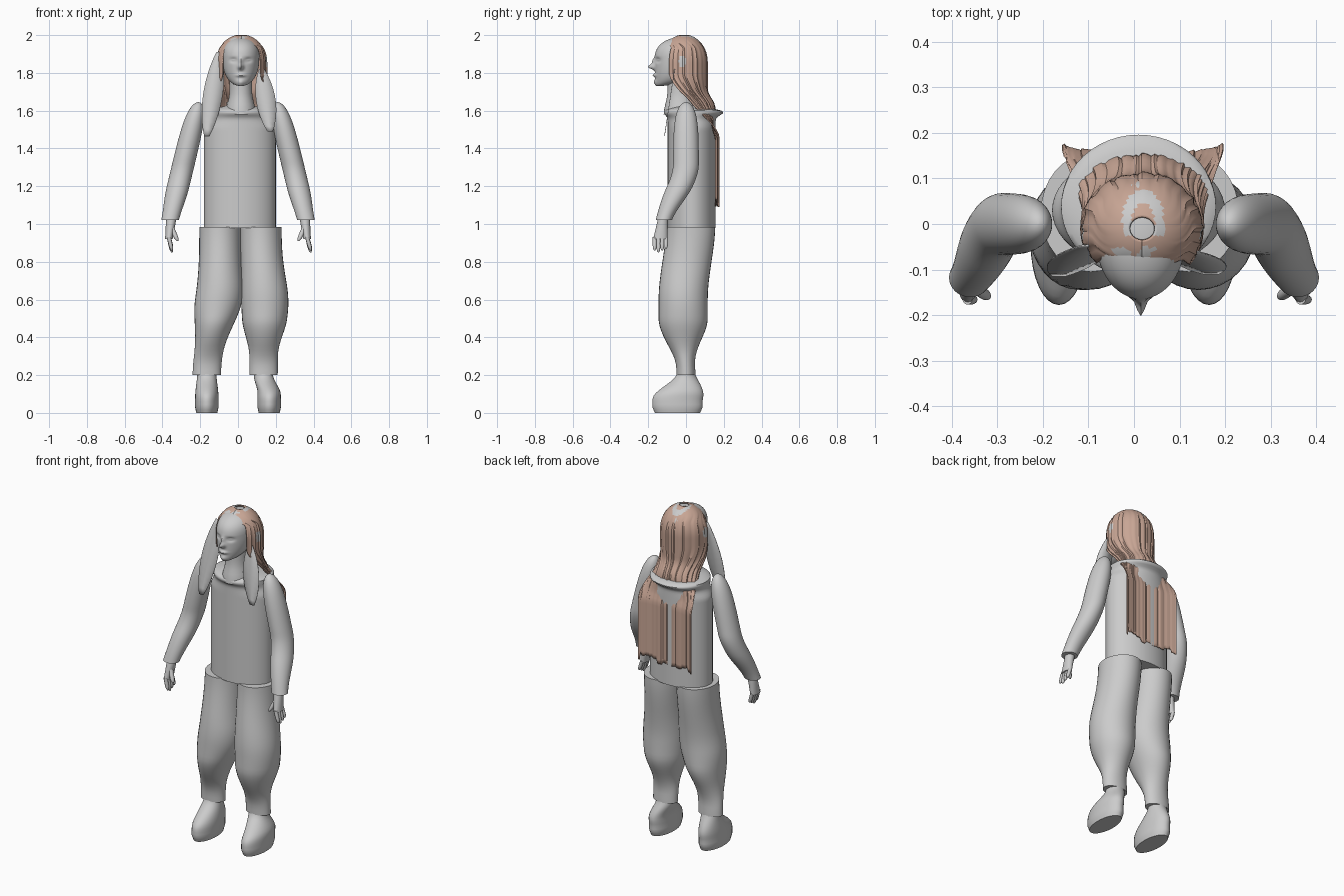
import bpy, bmesh, random
from math import sin, cos, pi, exp, sqrt, radians, hypot
from mathutils import Vector

random.seed(4)
if "Cube" in bpy.data.objects:
    bpy.data.objects.remove(bpy.data.objects["Cube"])


def make_material(name, red, green, blue):
    material = bpy.data.materials.new(name)
    material.use_nodes = True
    colour = (red, green, blue, 1)
    material.diffuse_color = colour
    material.node_tree.nodes["Principled BSDF"].inputs["Base Color"].default_value = colour
    return material


grey = make_material("plain grey", .6, .6, .6)
brown = make_material("soft brown", .58, .38, .3)


def ramp(value, low, high):
    """Smooth step from 0 to 1."""
    t = max(0, min(1, (value - low) / (high - low)))
    return t * t * (3 - 2 * t)


def bump(value, centre, width):
    """Soft bell of height 1."""
    return exp(-((value - centre) / width) ** 2)


def levels(start, end, count, power=1):
    """Heights from start to end, crowded near the start for a higher power."""
    return [start + (end - start) * (i / count) ** power for i in range(count + 1)]


def finish(name, bm, materials, angle=50):
    """Turn a bmesh into a smooth shaded object."""
    bmesh.ops.recalc_face_normals(bm, faces=bm.faces)
    mesh = bpy.data.meshes.new(name)
    bm.to_mesh(mesh)
    bm.free()
    part = bpy.data.objects.new(name, mesh)
    bpy.context.collection.objects.link(part)
    for material in materials:
        mesh.materials.append(material)
    bpy.ops.object.select_all(action='DESELECT')
    part.select_set(True)
    bpy.context.view_layer.objects.active = part
    bpy.ops.object.shade_smooth_by_angle(angle=radians(angle))
    return part


def sheet(heights, columns, point):
    """Open grid of quads; point(height, u) gives a position, u running 0 to 1."""
    bm = bmesh.new()
    rows = [[bm.verts.new(point(z, j / columns)) for j in range(columns + 1)] for z in heights]
    for upper, lower in zip(rows, rows[1:]):
        for j in range(columns):
            bm.faces.new((upper[j], upper[j + 1], lower[j + 1], lower[j]))
    return bm


def loft(name, heights, ring, segments=32, relief=None):
    """Capped tube; ring(height) gives x, y, x radius and y radius."""
    def point(z, u):
        x, y, wide, deep = ring(z)
        return x + wide * cos(2 * pi * u), y + deep * sin(2 * pi * u), z

    bm = sheet(heights, segments, point)
    bmesh.ops.remove_doubles(bm, verts=bm.verts, dist=.00001)
    edges = [edge for edge in bm.edges if edge.is_boundary]
    bmesh.ops.holes_fill(bm, edges=edges, sides=segments)
    if relief:
        for vert in bm.verts:
            relief(vert.co)
    return finish(name, bm, [grey])


# Tunic with a flared collar
def tunic(z):
    flare = bump(z, 1.59, .02)
    close = ramp(z, 1.6, 1.63)
    wide = .19 - .02 * ramp(z, 1.5, 1.56) - .1 * close
    return .01, .03 + .01 * flare - .04 * close, wide, .127 + .03 * flare - .07 * close


loft("tunic", levels(1.645, .98, 50, 2), tunic, 48)


# Neck and head
def neck(z):
    spread = .06 + .02 * ramp(-z, -1.7, -1.58)
    return .015, -.03, spread, spread + .008


def head(z):
    u = (z - 1.89) / (.1 if z > 1.89 else .16)
    size = sqrt(1 - abs(u) ** 2.5)
    y = .015 * u - .035 if u > 0 else .12 * size - .155
    return .015, y, .098 * size, .13 * size


def face_relief(co):
    """Nose, bridge, lips, chin, eye sockets and eyes, pushed along the front."""
    if co.y < -.05:
        x, z = abs(co.x - .015), co.z
        nose = .036 * bump(z, 1.832, .014) * bump(x, 0, .012)
        bridge = .014 * bump(z, 1.86, .02) * bump(x, 0, .01)
        lips = .014 * bump(z, 1.787, .008) * bump(x, 0, .022)
        chin = .01 * bump(z, 1.75, .015) * bump(x, 0, .02)
        sockets = .013 * bump(z, 1.867, .012) * bump(x, .04, .017)
        eyes = .008 * bump(z, 1.867, .005) * bump(x, .04, .01)
        co.y -= nose + bridge + lips + chin + eyes - sockets


loft("neck", levels(1.58, 1.8, 8), neck)
loft("head", levels(1.731, 1.989, 60), head, 80, face_relief)

# Long hair: an open shell round the head that falls into a flat curtain
STRANDS = 64
push = [random.uniform(-.004, .004) for strand in range(STRANDS + 1)]
hem = [random.uniform(-.015, .02) for strand in range(STRANDS + 1)]


def hair(z, u):
    strand = round(u * STRANDS)
    size = sqrt(1 - max(0, (z - 1.85) / .15) ** 2.2)
    flat = ramp(-z, -1.66, -1.48)
    half = 90 + 40 * ramp(z, 1.65, 1.8) + 50 * ramp(z, 1.93, 1.98)
    angle = radians(half) * (2 * u - 1)
    loose = push[strand] * ramp(-z, -2, -1.9)
    wide = .13 * size + .045 * flat + loose
    deep = .119 * size - .14 * flat
    back = .185 * ramp(-z, -1.72, -1.45) - .01
    ragged = hem[strand // 4] * ramp(-z, -1.25, -1.1)
    return .018 + wide * sin(angle), back + (deep + loose) * cos(angle), z + ragged


bm = sheet(levels(1.997, 1.105, 60, 1.6), STRANDS, hair)
# Bare patches: an arch on the crown, a wedge near the brow, a spot by each ear
for face in bm.faces:
    x, y, z = face.calc_center_median()
    crown = z > 1.9
    arch = crown and y > -.025 and .026 < hypot(x - .02, .6 * y) < .045
    wedge = crown and -.11 < y < -.05 and y + .07 < abs(x) < .7 * (y + .12)
    ear = hypot(y + .02, .6 * (z - 1.86)) < .018
    face.material_index = int(arch or wedge or ear)
shell = finish("long_hair", bm, [brown, grey], 35).modifiers.new("thickness", 'SOLIDIFY')
shell.thickness = .006
shell.offset = 0


# Flat front locks hanging over the shoulders
def front_lock(name, root, tip, top, bottom):
    def point(z, u):
        t = (top - z) / (top - bottom)
        width = .052 * sin(pi * (.05 + .9 * t)) ** .7
        return root + (tip - root) * t + width * (2 * u - 1), -.05 - .15 * (1.9 - z), z

    plate = finish(name, sheet(levels(top, bottom, 12), 2, point), [grey])
    plate.modifiers.new("thickness", 'SOLIDIFY').thickness = .003


front_lock("right_front_lock", -.1, -.165, 1.91, 1.465)
front_lock("left_front_lock", .125, .17, 1.82, 1.49)


# Sleeves and hands, mirrored
def finger(name, root, tip, radius, side):
    def ring(z):
        t = (root.z - z) / (root.z - tip.z)
        spot = root.lerp(tip, t)
        size = radius * sqrt(1 - .9 * t ** 6)
        return side * spot.x, spot.y, size, size

    loft(name, levels(root.z, tip.z, 10), ring, 10)


for side, label, reach in ((1, "left", .385), (-1, "right", .35)):
    def sleeve(z):
        h = (z - 1.02) / .625
        size = sqrt(1.001 - h ** 8)
        full = ramp(z, 1, 1.2)
        y = -.13 * ramp(-z, -1.32, -.95)
        return side * (.36 - .15 * h), y, size * (.046 + .014 * full), size * (.042 + .026 * full)

    def palm(z):
        k = (1.04 - z) / .12
        return side * (.352 + .014 * k), -.12 - .016 * k, .028 - .008 * k, .025 + .013 * k

    loft(label + "_sleeve", levels(1.645, 1.02, 40, 1.5), sleeve)
    loft(label + "_palm", levels(1.04, .92, 6), palm, 20)
    for i in range(4):
        y = .02 * i - .166
        finger(f"{label}_finger_{i}", Vector((.366, y, .93)),
               Vector((reach, y, .85 + .01 * abs(i - 1))), .011, side)
    finger(label + "_thumb", Vector((.35, -.14, .98)), Vector((.32, -.16, .91)), .013, side)

# Baggy trousers and soft boots
for label, ankle, shift, sway, knee in (("right", -.165, .07, 0, .6), ("left", .135, -.015, .02, .5)):
    def trouser_leg(z):
        x = ankle + shift * ramp(z, .2, .7) + sway * bump(z, .6, .2)
        wide = .075 + .035 * ramp(z, .3, knee) + .015 * bump(z, .6, .15)
        return x, .04 * ramp(z, .6, 1) - .015 * ramp(z, .2, .4), wide, .05 + .08 * ramp(z, .25, .5)

    def boot(z):
        rise = ramp(z, .08, .22)
        edge = .9 + .1 * ramp(z, 0, .03)
        toe_out = .03 * (ankle > 0) * ramp(-z, -.2, -.1)
        return (ankle + toe_out, .045 * ramp(z, .06, .2) - .045,
                edge * (.062 - .012 * rise), edge * (.133 - .087 * rise))

    loft(label + "_trouser_leg", levels(.2, .985, 30), trouser_leg)
    loft(label + "_boot", levels(0, .24, 16), boot)
